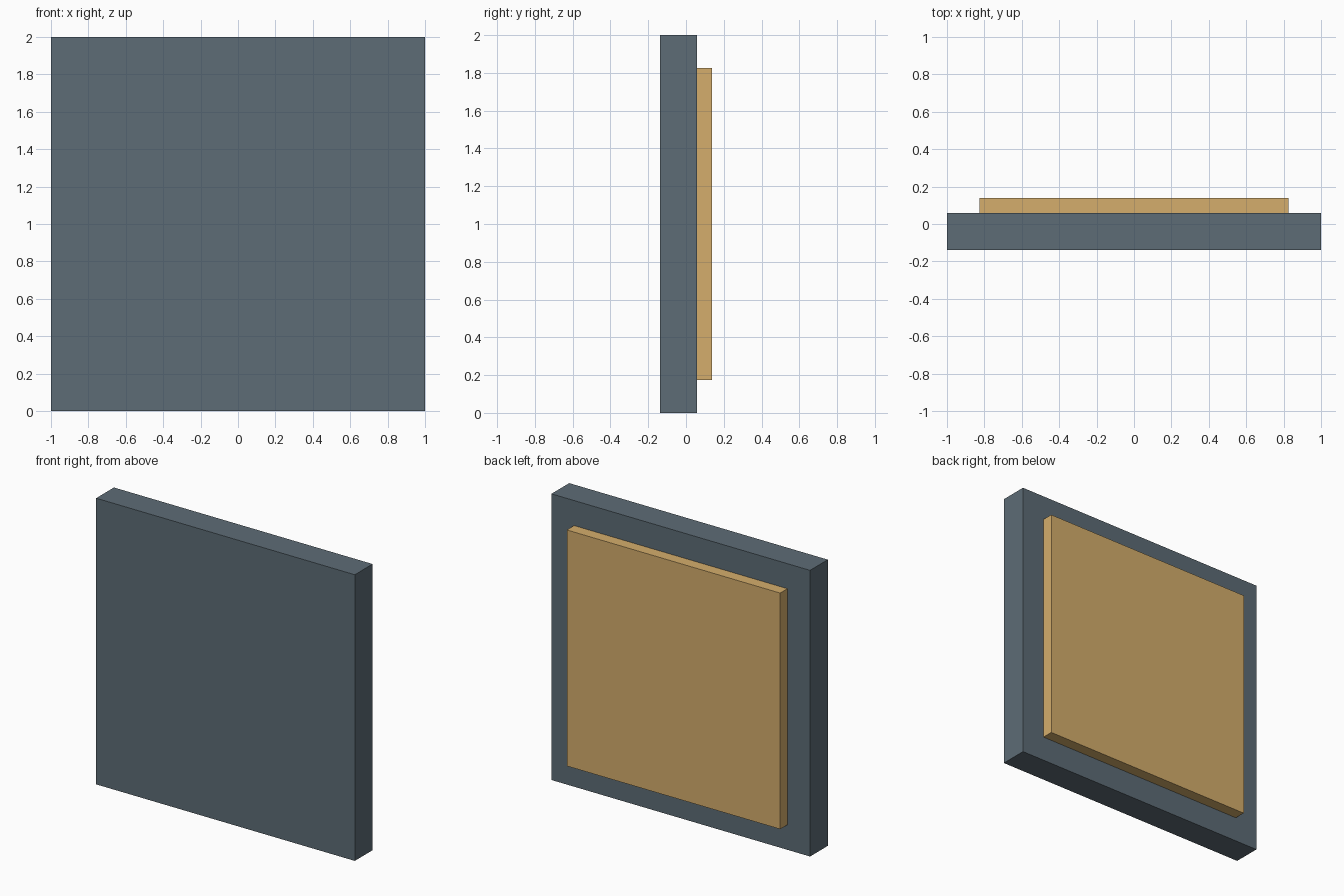
import bpy

if "Cube" in bpy.data.objects:
    bpy.data.objects.remove(bpy.data.objects["Cube"])


def box(name, x, y, z, color):
    """Box from (min, max) ranges on each axis, with a flat colour."""
    bpy.ops.mesh.primitive_cube_add(
        size=1, location=[(a + b) / 2 for a, b in (x, y, z)])
    ob = bpy.context.object
    ob.name = name
    ob.scale = [b - a for a, b in (x, y, z)]
    bpy.ops.object.transform_apply(location=False, rotation=False, scale=True)
    mat = bpy.data.materials.new(name + "_colour")
    mat.diffuse_color = color
    mat.use_nodes = True
    mat.node_tree.nodes["Principled BSDF"].inputs["Base Color"].default_value = mat.diffuse_color
    ob.data.materials.append(mat)
    return ob


# Thick square slab at the front
box("front_slab", (-1, 1), (-0.138, 0.058), (0, 2), (0.11, 0.15, 0.18, 1))

# Thinner, smaller panel raised from the slab's back
box("back_panel", (-0.825, 0.825), (0.058, 0.138), (0.175, 1.825),
    (0.66, 0.42, 0.15, 1))
